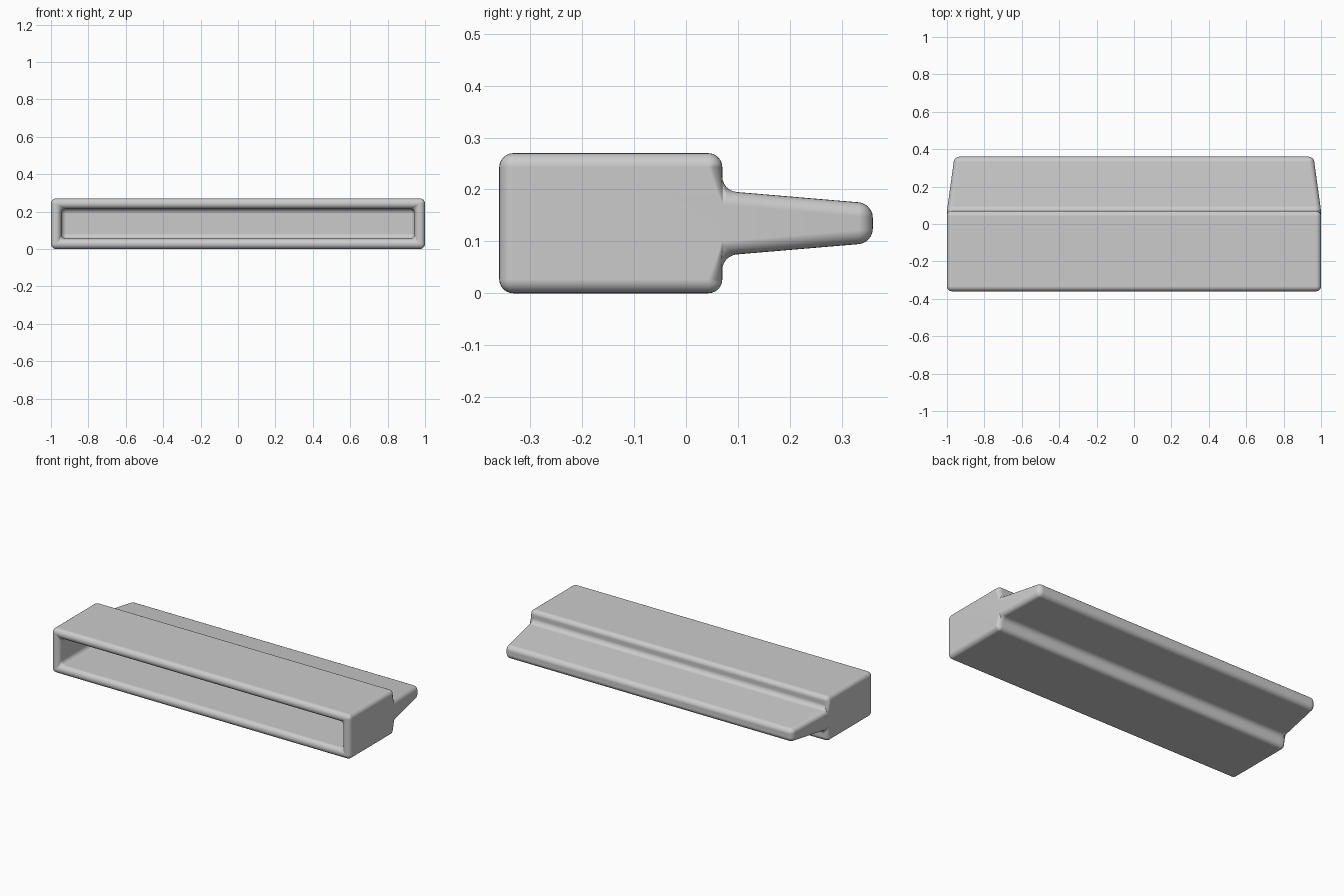
import bpy, bmesh

if "Cube" in bpy.data.objects:
    bpy.data.objects.remove(bpy.data.objects["Cube"])

RADIUS = 0.027          # fillet on every hard edge
FRONT, STEP, BACK = -0.36, 0.07, 0.36

grey = bpy.data.materials.new("light grey")
grey.diffuse_color = (0.6, 0.6, 0.6, 1)
grey.use_nodes = True
grey.node_tree.nodes["Principled BSDF"].inputs["Base Color"].default_value = grey.diffuse_color

bm = bmesh.new()


def ring(half, y, low, high):
    """Rectangular loop of four vertices in the plane of the given y."""
    return [bm.verts.new((x, y, z)) for x, z in
            ((-half, low), (half, low), (half, high), (-half, high))]


def bridge(a, b):
    for i in range(4):
        j = (i + 1) % 4
        bm.faces.new((a[i], a[j], b[j], b[i]))


# Cavity, front rim and body shell
floor = ring(0.945, 0.02, 0.055, 0.215)
mouth = ring(0.945, FRONT, 0.055, 0.215)
rim = ring(1, FRONT, 0, 0.27)
body = ring(1, STEP, 0, 0.27)
bm.faces.new(floor)
bridge(floor, mouth)
bridge(mouth, rim)

# Tapered tongue behind the body
root = ring(1, STEP, 0.0725, 0.1975)
tip = ring(0.96, BACK, 0.097, 0.173)
bridge(root, tip)
bm.faces.new(tip)

# Body top, bottom, sides and the step faces around the tongue
bm.faces.new((rim[0], rim[1], body[1], body[0]))
bm.faces.new((rim[3], rim[2], body[2], body[3]))
bm.faces.new((rim[1], body[1], root[1], root[2], body[2], rim[2]))
bm.faces.new((rim[0], body[0], root[0], root[3], body[3], rim[3]))
bm.faces.new((body[0], body[1], root[1], root[0]))
bm.faces.new((body[3], body[2], root[2], root[3]))
bmesh.ops.recalc_face_normals(bm, faces=bm.faces)
for face in bm.faces:
    face.smooth = True

mesh = bpy.data.meshes.new("nozzle_head")
bm.to_mesh(mesh)
bm.free()
mesh.materials.append(grey)
head = bpy.data.objects.new("nozzle_head", mesh)
bpy.context.collection.objects.link(head)

# Round all sharp edges, convex and concave
bevel = head.modifiers.new("fillets", 'BEVEL')
bevel.width = RADIUS
bevel.segments = 6
bevel.limit_method = 'ANGLE'
bevel.angle_limit = 0.6
bevel.use_clamp_overlap = False
bevel.harden_normals = True
